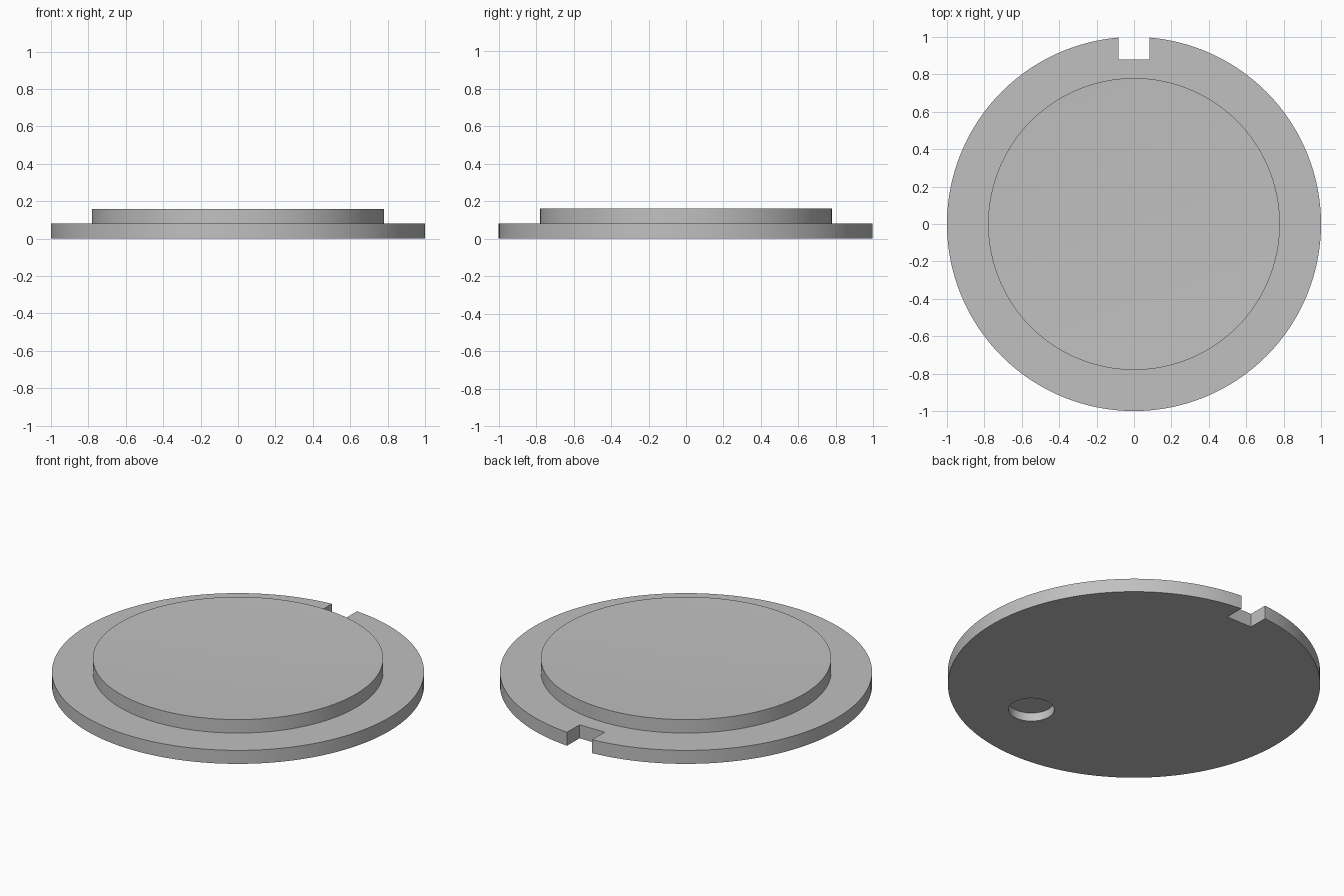
import bpy
import bmesh
from math import radians, tau
from mathutils import Matrix, Vector

cube = bpy.data.objects.get("Cube")
if cube:
    bpy.data.objects.remove(cube)

SEGMENTS = 128
FLANGE_R, DISC_R = 1.0, 0.78
FLANGE_H, DISC_H = 0.08, 0.16
DISH_DEPTH = 0.025

grey = bpy.data.materials.new("plain_grey")
grey.use_nodes = True
grey.diffuse_color = (0.53, 0.53, 0.53, 1)
grey.node_tree.nodes["Principled BSDF"].inputs["Base Color"].default_value = grey.diffuse_color


def add_object(name, bm):
    mesh = bpy.data.meshes.new(name)
    bmesh.ops.recalc_face_normals(bm, faces=bm.faces)
    bm.to_mesh(mesh)
    bm.free()
    mesh.materials.append(grey)
    obj = bpy.data.objects.new(name, mesh)
    bpy.context.collection.objects.link(obj)
    return obj


def lathe(name, profile):
    """Spin (radius, height) points around z."""
    bm = bmesh.new()
    verts = [bm.verts.new((r, 0, z)) for r, z in profile]
    edges = [bm.edges.new(pair) for pair in zip(verts, verts[1:])]
    bmesh.ops.spin(bm, geom=verts + edges, cent=(0, 0, 0), axis=(0, 0, 1),
                   angle=tau, steps=SEGMENTS, use_duplicate=False)
    bmesh.ops.remove_doubles(bm, verts=bm.verts, dist=0.0001)
    return add_object(name, bm)


def cut(target, cutter):
    cutter.hide_render = True
    mod = target.modifiers.new(cutter.name, 'BOOLEAN')
    mod.operation = 'DIFFERENCE'
    mod.solver = 'EXACT'
    mod.object = cutter
    bpy.context.view_layer.objects.active = target
    bpy.ops.object.modifier_apply(modifier=mod.name)
    bpy.data.objects.remove(cutter)


# Stepped cap: wide flange, raised disc with a shallow dished top
cap = lathe("stepped_cap", [
    (0, 0), (FLANGE_R, 0), (FLANGE_R, FLANGE_H), (DISC_R, FLANGE_H),
    (DISC_R, DISC_H), (0, DISC_H - DISH_DEPTH)])

# Square notch through the back of the flange
bm = bmesh.new()
bmesh.ops.create_cube(bm, size=1, matrix=Matrix.LocRotScale(
    Vector((0, 1.08, 0.05)), None, Vector((0.165, 0.4, 0.4))))
cut(cap, add_object("notch_cutter", bm))

# Blind round hole in the underside
bm = bmesh.new()
bmesh.ops.create_cone(bm, cap_ends=True, segments=64, radius1=0.123, radius2=0.123,
                      depth=0.2, matrix=Matrix.Translation((0.25, -0.56, -0.05)))
cut(cap, add_object("hole_cutter", bm))

# Smooth walls, crisp rims
bpy.ops.object.select_all(action='DESELECT')
cap.select_set(True)
bpy.context.view_layer.objects.active = cap
bpy.ops.object.shade_smooth_by_angle(angle=radians(30))
